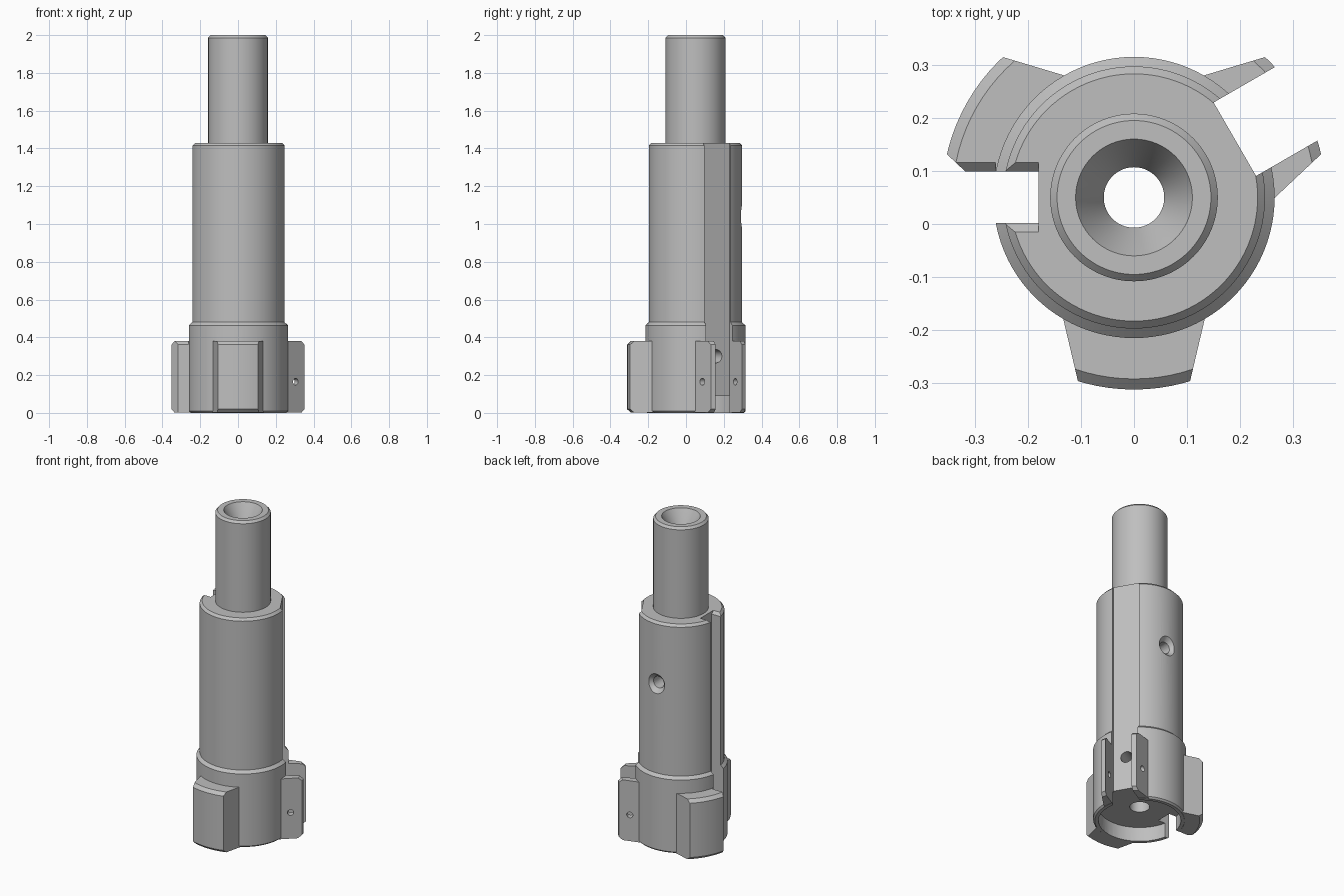
import bpy, bmesh, math
from mathutils import Matrix, Vector

cube = bpy.data.objects.get("Cube")
if cube:
    bpy.data.objects.remove(cube, do_unlink=True)

AXIS_Y = 0.05
SEGMENTS = 96

steel = bpy.data.materials.new("steel_grey")
steel.use_nodes = True
steel.diffuse_color = (0.52, 0.52, 0.52, 1)
steel.node_tree.nodes["Principled BSDF"].inputs["Base Color"].default_value = (0.52, 0.52, 0.52, 1)


def finish(name, bm):
    bmesh.ops.recalc_face_normals(bm, faces=bm.faces)
    mesh = bpy.data.meshes.new(name)
    bm.to_mesh(mesh)
    bm.free()
    mesh.materials.append(steel)
    obj = bpy.data.objects.new(name, mesh)
    bpy.context.scene.collection.objects.link(obj)
    return obj


def lathe(name, profile):
    """Turn a closed (radius, z) profile around the axis."""
    bm = bmesh.new()
    rings = []
    for i in range(SEGMENTS):
        a = math.tau * i / SEGMENTS
        rings.append([bm.verts.new((r * math.cos(a), r * math.sin(a), z)) for r, z in profile])
    n = len(profile)
    for i, ring in enumerate(rings):
        nxt = rings[(i + 1) % SEGMENTS]
        for j in range(n):
            k = (j + 1) % n
            bm.faces.new((ring[j], nxt[j], nxt[k], ring[k]))
    return finish(name, bm)


def prism(name, points, height, matrices):
    """Extrude an xy outline along z, once for each placement."""
    bm = bmesh.new()
    for m in matrices:
        low = [bm.verts.new(m @ Vector((x, y, 0))) for x, y in points]
        high = [bm.verts.new(m @ Vector((x, y, height))) for x, y in points]
        bm.faces.new(low[::-1])
        bm.faces.new(high)
        for i in range(len(points)):
            k = (i + 1) % len(points)
            bm.faces.new((low[i], low[k], high[k], high[i]))
    return finish(name, bm)


def rod(name, centre, direction, length, r1, r2=None):
    """Cylinder or cone running along a direction from r1 to r2."""
    bm = bmesh.new()
    turn = Vector(direction).to_track_quat("Z", "Y").to_matrix().to_4x4()
    bmesh.ops.create_cone(bm, cap_ends=True, segments=40, radius1=r1,
                          radius2=r1 if r2 is None else r2, depth=length,
                          matrix=Matrix.Translation(centre) @ turn)
    return finish(name, bm)


def combine(target, tool, operation):
    mod = target.modifiers.new(operation, "BOOLEAN")
    mod.operation = operation
    mod.solver = "EXACT"
    mod.object = tool
    bpy.context.view_layer.update()
    graph = bpy.context.evaluated_depsgraph_get()
    mesh = bpy.data.meshes.new_from_object(target.evaluated_get(graph))
    target.modifiers.clear()
    target.data = mesh
    bpy.data.objects.remove(tool, do_unlink=True)


def spin(degrees):
    return Matrix.Rotation(math.radians(degrees), 4, "Z")


# Turned shank, barrel and collar with a countersunk through bore
body = lathe("tool_body", [
    (0.057, 0), (0.255, 0), (0.265, 0.01), (0.265, 0.463), (0.247, 0.48),
    (0.247, 1.415), (0.233, 1.43), (0.158, 1.43), (0.158, 1.986),
    (0.145, 2), (0.11, 2), (0.061, 1.91), (0.057, 1.9)])

# Three tapered lugs around the collar
lugs = lathe("lugs", [(0.15, 0.001), (0.342, 0.001), (0.362, 0.02),
                      (0.362, 0.361), (0.342, 0.38), (0.15, 0.38)])
wedges = prism("lug_wedges", [(0.12, -0.159), (0.4, -0.093), (0.4, 0.093), (0.12, 0.159)],
               0.7, [Matrix.Translation((0, 0, -0.1)) @ spin(a) for a in (30, 150, 270)])
combine(lugs, wedges, "INTERSECT")
combine(body, lugs, "UNION")

# Recess in the underside
combine(body, rod("recess", (0, 0, -0.005), (0, 0, 1), 0.19, 0.235), "DIFFERENCE")

# Flat pocket that splits one lug into two fins
pocket = prism("pocket", [(0.2195, -0.08), (0.6, -0.08), (0.6, 0.08), (0.2195, 0.08)],
               1.8, [Matrix.Translation((0, 0, -0.2)) @ spin(30)])
combine(body, pocket, "DIFFERENCE")

# Full length key slot
slot = prism("key_slot", [(-0.6, -0.0485), (-0.18, -0.0485), (-0.18, 0.0485), (-0.6, 0.0485)],
             1.8, [Matrix.Translation((0, 0, -0.2))])
combine(body, slot, "DIFFERENCE")

# Chamfers on the upper edges of the slot
upright = Matrix(((0, 0, 1, 0), (1, 0, 0, 0), (0, 1, 0, 0), (0, 0, 0, 1)))
for top, start, length in ((0.38, -0.5, 0.239), (1.43, -0.3, 0.12)):
    flare = prism("slot_chamfer", [(-0.0385, -0.027), (0.0385, -0.027), (0.0755, 0.01), (-0.0755, 0.01)],
                  length, [Matrix.Translation((start, 0, top)) @ upright])
    combine(body, flare, "DIFFERENCE")

# Screw hole in the flat and pin hole through both fins
out = spin(30) @ Vector((1, 0, 0))
side = spin(30) @ Vector((0, 1, 0))
up = Vector((0, 0, 1))
combine(body, rod("screw_hole", out * 0.2 + up * 0.3, out, 0.2, 0.035), "DIFFERENCE")
combine(body, rod("pin_hole", out * 0.282 + up * 0.165, side, 0.5, 0.018), "DIFFERENCE")

# Countersunk cross hole at the back of the barrel
combine(body, rod("cross_hole", (0, 0.17, 1.04), (0, 1, 0), 0.26, 0.036), "DIFFERENCE")
combine(body, rod("cross_countersink", (0, 0.245, 1.04), (0, 1, 0), 0.06, 0.03, 0.09), "DIFFERENCE")

# Place on the ground and shade
body.location.y = AXIS_Y
bpy.ops.object.select_all(action="DESELECT")
body.select_set(True)
bpy.context.view_layer.objects.active = body
bpy.ops.object.shade_smooth_by_angle(angle=math.radians(20))
